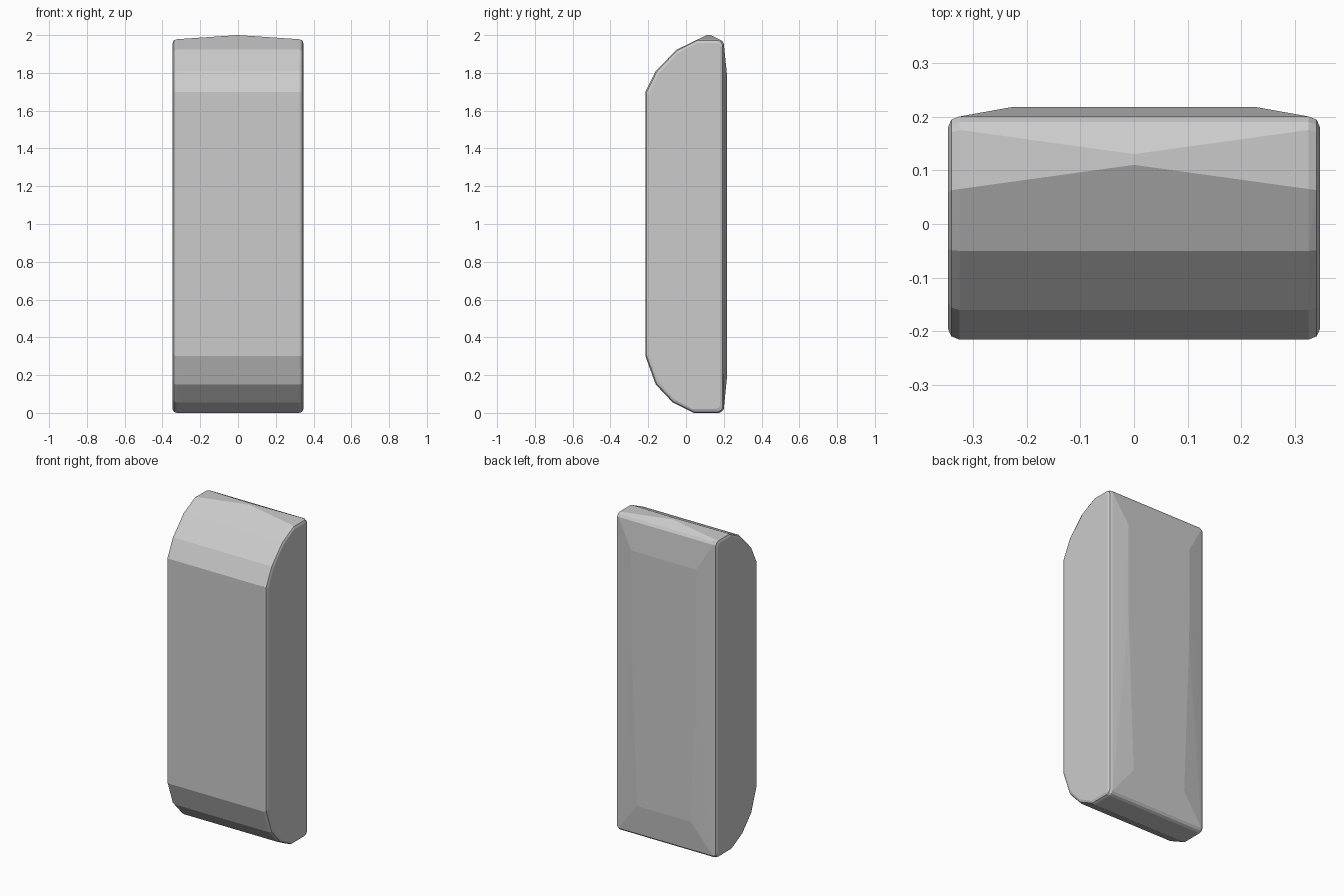
import bpy, bmesh, math

if "Cube" in bpy.data.objects:
    bpy.data.objects.remove(bpy.data.objects["Cube"])

# Side profile (y, z): curved front ends, flat front, tight rounded back rim
PROFILE = [(-.215, .30), (-.16, .15), (-.07, .055), (.04, 0), (.175, 0),
           (.19, .007), (.20, .02), (.20, 1.955), (.19, 1.9707),
           (.175, 1.978), (.065, 1.978), (-.05, 1.9225), (-.16, 1.81), (-.215, 1.70)]
# Cross-sections (x, inset): two-step rounding of the side edges
SECTIONS = [(.325, 0), (.340, .006), (.346, .02)]
# Raised back panel outline (half width, z) and its depth
PANEL = [(.225, 1.78), (.222, 1.2), (.185, .20)]
PANEL_Y = .218


def inset(y, z, d):
    cy, cz = -.0075, .99
    return cy + (y - cy) * (1 - d / .2075), cz + (z - cz) * (1 - d / .99)


bm = bmesh.new()
for side in (-1, 1):
    # Body sections
    for x, d in SECTIONS:
        for y, z in PROFILE:
            yy, zz = inset(y, z, d)
            bm.verts.new((side * x, yy, zz))
    # Back panel corners
    for x, z in PANEL:
        bm.verts.new((side * x, PANEL_Y, z))
# Peaked roof ridge at the centre
for y in (.11, .13):
    bm.verts.new((0, y, 2.0))

# Wrap everything in a faceted shell
hull = bmesh.ops.convex_hull(bm, input=bm.verts[:])
loose = {v for v in hull["geom_interior"] + hull["geom_unused"]
         if isinstance(v, bmesh.types.BMVert) and not v.link_faces}
bmesh.ops.delete(bm, geom=list(loose), context='VERTS')
bmesh.ops.dissolve_limit(bm, angle_limit=math.radians(.5),
                         verts=bm.verts[:], edges=bm.edges[:])
bmesh.ops.recalc_face_normals(bm, faces=bm.faces[:])

mesh = bpy.data.meshes.new("faceted_slab")
bm.to_mesh(mesh)
bm.free()
slab = bpy.data.objects.new("faceted_slab", mesh)
bpy.context.collection.objects.link(slab)
